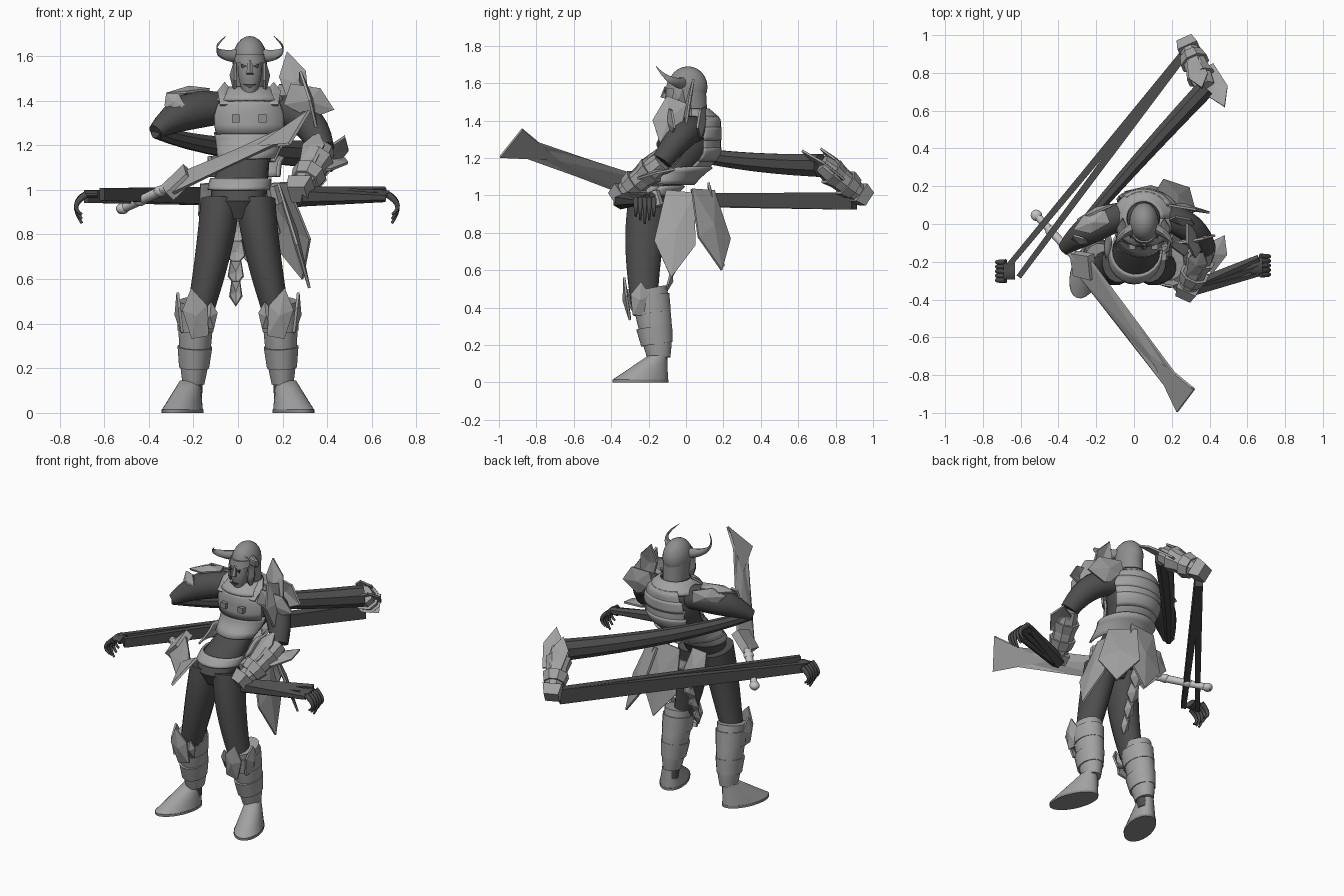
import bpy, bmesh, math
from mathutils import Vector, Matrix

cube = bpy.data.objects.get("Cube")
if cube:
    bpy.data.objects.remove(cube)


def V(*coords):
    return Vector(coords)


def material(name, value):
    mat = bpy.data.materials.new(name)
    mat.use_nodes = True
    colour = (value, value, value, 1)
    mat.diffuse_color = colour
    mat.node_tree.nodes["Principled BSDF"].inputs["Base Color"].default_value = colour
    return mat


ARMOUR = material("armour grey", .36)
DARK = material("bodysuit dark grey", .075)
HELM = material("helmet grey", .27)
STEEL = material("blade grey", .42)
HILT = material("hilt light grey", .55)
FRONT, BACK, UP, LEFT = V(0, -1, 0), V(0, 1, 0), V(0, 0, 1), V(1, 0, 0)


def finish(name, bm, mat, smooth=True, thickness=0):
    bmesh.ops.recalc_face_normals(bm, faces=bm.faces)
    mesh = bpy.data.meshes.new(name)
    bm.to_mesh(mesh)
    bm.free()
    mesh.materials.append(mat)
    part = bpy.data.objects.new(name, mesh)
    bpy.context.collection.objects.link(part)
    if thickness:
        solid = part.modifiers.new("thickness", 'SOLIDIFY')
        solid.thickness, solid.offset = thickness, 0
    if smooth:
        bpy.ops.object.select_all(action='DESELECT')
        part.select_set(True)
        bpy.context.view_layer.objects.active = part
        bpy.ops.object.shade_smooth_by_angle(angle=math.radians(40))
    return part


def skin(name, rings, mat, closed=True, smooth=True, thickness=0):
    """Bridge point rings into one surface."""
    bm = bmesh.new()
    rows = [[bm.verts.new(point) for point in ring] for ring in rings]
    count = len(rows[0])
    for lower, upper in zip(rows, rows[1:]):
        for i in range(count if closed else count - 1):
            j = (i + 1) % count
            bm.faces.new((lower[i], lower[j], upper[j], upper[i]))
    if closed:
        bm.faces.new(rows[0])
        bm.faces.new(rows[-1])
    return finish(name, bm, mat, smooth, thickness)


def oval(centre, rx, ry, start=0, end=360, count=24):
    angles = [math.radians(start + (end - start) * i / count) for i in range(count + 1)]
    return [centre + V(rx * math.cos(a), ry * math.sin(a), 0) for a in angles]


def limb(name, points, r_start, r_end, mat=DARK, sides=12, flat=1, swell=0, steps=8):
    """Tapered tube on a curve through a start, an optional middle and an end."""
    a, c = points[0], points[-1]
    b = points[1] if len(points) > 2 else (a + c) / 2
    chord = (c - a).normalized()
    reference = BACK if abs(chord.z) > .8 else UP
    rings = []
    for i in range(steps + 1):
        t = i / steps
        spot = a * (2 * t - 1) * (t - 1) + b * 4 * t * (1 - t) + c * t * (2 * t - 1)
        along = (a * (4 * t - 3) + b * (4 - 8 * t) + c * (4 * t - 1)).normalized()
        across = along.cross(reference).normalized()
        rise = across.cross(along) * flat
        radius = r_start + (r_end - r_start) * t + swell * math.sin(math.pi * t)
        turns = [math.tau * (k + .5) / sides for k in range(sides)]
        rings.append([spot + (across * math.cos(q) + rise * math.sin(q)) * radius for q in turns])
    return skin(name, rings, mat, True, sides > 8)


def ball(name, centre, size, mat):
    bm = bmesh.new()
    bmesh.ops.create_uvsphere(bm, u_segments=20, v_segments=12, radius=1)
    bmesh.ops.transform(bm, verts=bm.verts, matrix=Matrix.LocRotScale(centre, None, size))
    return finish(name, bm, mat)


def plate(name, points, mat=ARMOUR, thickness=.012, bulge=V(0, 0, 0)):
    """Thin faceted plate fanned around a raised centre."""
    bm = bmesh.new()
    rim = [bm.verts.new(p) for p in points]
    middle = bm.verts.new(sum(points, V(0, 0, 0)) / len(points) + bulge)
    for i, vert in enumerate(rim):
        bm.faces.new((middle, vert, rim[(i + 1) % len(rim)]))
    return finish(name, bm, mat, False, thickness)


def kite(name, root, tip, width, facing=FRONT, mat=ARMOUR):
    """Pointed armour plate, widest past its middle."""
    side = (tip - root).cross(facing).normalized() * width
    belly = root.lerp(tip, .6)
    outline = [root - side * .7, root + side * .7, belly + side, tip, belly - side]
    return plate(name, outline, mat, bulge=facing * .02)


# Torso shape: a spine that leans back and a girth that varies with height
GIRTH = {.87: .08, .95: .125, 1.03: .125, 1.12: .11, 1.22: .14, 1.32: .16, 1.4: .13, 1.46: .06, 1.53: .055}


def spine(z):
    t = min(max((z - .95) / .3, 0), 1)
    t *= t * (3 - 2 * t)
    return V(.05 * t, .23 * t - .2, z)


def girth(z):
    keys = list(GIRTH)
    for low, high in zip(keys, keys[1:]):
        if low <= z <= high:
            return GIRTH[low] + (GIRTH[high] - GIRTH[low]) * (z - low) / (high - low)


def torso_ring(z, pad=0, start=0, end=360):
    wide = girth(z)
    return oval(spine(z), wide + pad, min(wide, .12) + pad, start, end)


def shell(name, low, high, pad, start=0, end=360):
    rings = [torso_ring(low + (high - low) * i / 4, pad, start, end) for i in range(5)]
    skin(name, rings, ARMOUR, False, True, .012)


skin("torso", [torso_ring(z)[:-1] for z in GIRTH], DARK)
shell("belt", 1, 1.05, .01)
shell("breastplate_lower", 1.14, 1.26, .015, 200, 340)
shell("breastplate_upper", 1.25, 1.42, .025, 212, 328)
shell("rear_waist_guard", 1.06, 1.15, .05, -20, 200)
shell("collar", 1.4, 1.46, .03)
for i in range(5):
    z = 1.13 + i * .055
    shell("back_band", z, z + .07, .03 + .004 * (i % 2), 25, 145 - 4 * i)
for s in (-1, 1):
    centre = spine(1.32) + LEFT * s * .06
    limb("chest_buckle", [centre + FRONT * .13, centre + FRONT * .165], .025, .025, HELM, 4)
    strap = spine(1.38) + LEFT * s * .11
    kite("shoulder_strap", strap + FRONT * .12, strap + UP * .1, .03)

# Legs, greaves, knee guards and boots
for side, s in (("left", 1), ("right", -1)):
    hip, thigh, knee = V(s * .08, -.2, .95), V(s * .11, -.225, .73), V(s * .17, -.225, .45)
    limb(side + "_thigh", [hip, thigh, knee], .09, .06, sides=16, flat=1.25, swell=.006)
    shin, calf, heel = V(s * .185, -.2, .5), V(s * .193, -.165, .3), V(s * .2, -.145, .13)
    limb(side + "_ankle", [calf, heel - UP * .06], .045, .04)
    limb(side + "_greave", [shin, calf, heel], .08, .05, ARMOUR, 16, 1.25, .008)
    for k in (.1, .55):
        limb(side + "_greave_band", [shin.lerp(heel, k), shin.lerp(heel, k + .25)],
             .088 - k * .016, .085 - k * .03, ARMOUR, 16, 1.25)
    kite(side + "_knee_guard", V(s * .17, -.3, .34), V(s * .21, -.33, .56), .055)
    kite(side + "_knee_spike", V(s * .25, -.25, .36), V(s * .27, -.24, .54), .05, LEFT * s)
    kite(side + "_inner_knee_spike", V(s * .13, -.28, .38), V(s * .12, -.31, .5), .03)
    steps = [i / 4 for i in range(5)]
    boot = skin(side + "_boot", [oval(V(0, .1 * t - .1, .015 + .13 * t), .08 - .035 * t, .155 - .105 * t)[:-1]
                                 for t in steps], ARMOUR)
    sole = skin(side + "_sole", [oval(V(0, -.1, z), .082, .157)[:-1] for z in (0, .015)], HELM)
    for part in (boot, sole):
        part.location = (s * .215, -.15, 0)
        part.rotation_euler.z = s * math.radians(20)

# Helmet, face and horns
head = V(.053, .01, 1.58)
ball("helmet", head, V(.078, .105, .11), HELM)
limb("neck_guard", [head + BACK * .02 - UP * .18, head], .07, .078, HELM, 16, 1.25)
limb("face", [head + FRONT * .075 - UP * .15, head + FRONT * .06], .03, .055, HELM, 12, swell=.01)
limb("brow_guard", [head + FRONT * .03 - UP * .01, head + FRONT * .03 + UP * .03], .078, .07, HELM, 16, 1.15)
limb("nose", [head + FRONT * .115, head + FRONT * .13 - UP * .06], .01, .018, HELM, 6)
mouth = head + FRONT * .125 - UP * .105
plate("mouth", [mouth - LEFT * .03, mouth + LEFT * .03, mouth - UP * .02], DARK, .008)
for s in (-1, 1):
    eye = head + FRONT * .122 - UP * .025
    plate("eye", [eye + LEFT * s * .012, eye + LEFT * s * .04 + UP * .01, eye + LEFT * s * .035 - UP * .01],
          DARK, .008)
    jaw = head + LEFT * s * .065 + FRONT * .05
    kite("cheek_guard", jaw, jaw - UP * .15, .035, LEFT * s, HELM)
    rings = []
    for i in range(11):
        t = i / 10
        bend = V(s * (.06 + .09 * math.sin(2.6 * t)), -.03 - .14 * t, .02 + .09 * t * t)
        rings.append([head + bend + V(0, math.cos(k), math.sin(k)) * .03 * (1.05 - t)
                      for k in [math.tau * j / 10 for j in range(10)]])
    skin("horn", rings, HELM)

# Upper arms and shoulder guards
left_elbow, left_wrist = V(.38, -.13, 1.18), V(.28, -.35, 1)
right_elbow, far_elbow, far_wrist = V(-.37, -.13, 1.26), V(.38, .72, 1.17), V(.285, .94, 1)
limb("left_upper_arm", [V(.15, .05, 1.35), V(.29, -.02, 1.32), left_elbow], .07, .055, swell=.015)
limb("right_upper_arm", [V(-.05, .05, 1.36), V(-.22, -.02, 1.35), right_elbow], .07, .035, swell=.03)
kite("left_shoulder_spike", V(.28, 0, 1.37), V(.22, .04, 1.62), .06)
kite("left_shoulder_guard", V(.22, -.1, 1.43), V(.43, -.06, 1.36), .07)
kite("left_shoulder_cap", V(.28, -.05, 1.51), V(.35, -.14, 1.28), .08, LEFT)
kite("left_shoulder_rear", V(.17, .1, 1.42), V(.4, .06, 1.36), .08, BACK)
kite("right_shoulder_guard", V(-.26, -.1, 1.36), V(-.32, -.06, 1.43), .04)
kite("right_shoulder_cap", V(-.14, .04, 1.45), V(-.32, -.03, 1.43), .05, UP)
kite("right_shoulder_rear", V(-.12, .1, 1.4), V(-.3, .02, 1.42), .05, BACK)

# Gauntlets
for side, a, b, spike in (("left", left_elbow, left_wrist, V(.1, .07, -.04)),
                          ("far", far_elbow, far_wrist, V(.1, -.1, .07))):
    limb(side + "_gauntlet", [a, b], .055, .045, ARMOUR, 8, swell=.015)
    for k in (.25, .6):
        limb(side + "_gauntlet_ring", [a.lerp(b, k), a.lerp(b, k + .2)], .08, .065, ARMOUR, 8)
    limb(side + "_fist_guard", [a.lerp(b, .9), a.lerp(b, 1.12)], .08, .06, ARMOUR, 4)
    kite(side + "_elbow_spike", a.lerp(b, .5) + LEFT * .05, a + spike, .06, UP)
    kite(side + "_gauntlet_crest", a.lerp(b, .7) + UP * .06, a + V(-.02, 0, .08), .05, UP)

# Stretched forearm and stretched hands
limb("right_long_forearm", [right_elbow, V(-.05, .25, 1.19), far_elbow - UP * .01], .025, .055, sides=8, flat=1.2)
for end in (V(-.68, -.24, .97), V(-.61, -.28, .98)):
    limb("right_long_hand", [V(.265, .9, .97), end], .033, .02, sides=4, flat=2)
for i in (-1, 0, 1):
    limb("left_long_hand", [left_wrist - UP * .03, V(.66, -.22 + i * .04, .98 + i * .015)], .045, .02, sides=6)
for side, s, palm in (("left", 1, V(.64, -.22, .98)), ("right", -1, V(-.65, -.25, .98))):
    out = LEFT * s
    limb(side + "_palm", [palm - out * .02, palm + out * .04], .045, .045, flat=.4)
    for i in range(-2, 3):
        knuckle = palm + out * .03 + BACK * i * .024
        limb(side + "_finger", [knuckle, knuckle + out * .045 - UP * .05,
                                knuckle + out * .02 - UP * (.13 - .02 * abs(i))], .016, .006)

# Hanging skirt plates and segmented loin guard
kite("left_hip_plate", V(.18, -.03, 1.02), V(.32, -.08, .56), .11, LEFT)
kite("left_rear_plate", V(.16, .09, 1.03), V(.29, .19, .6), .12, (LEFT + BACK).normalized())
kite("rear_plate", V(.04, .12, 1.06), V(.09, .2, .62), .12, BACK)
kite("right_rear_plate", V(-.12, .03, 1.03), V(-.1, .1, .8), .07, BACK)
for i in range(5):
    top = V(-.01, .06 - .035 * i, .95 - .09 * i)
    kite("loin_guard_segment", top, top + V(0, -.03, -.11), .055 - .007 * i, BACK)
limb("belt_pouch", [V(.15, -.17, 1.02), V(.17, -.15, .94)], .03, .035, ARMOUR, 8)

# Broad sword with a flared end, guard and hilt
root, tip, half = V(-.27, -.22, 1.03), V(.275, -.935, 1.28), V(.03, .04, .05)
neck = root.lerp(tip, .92)
plate("sword_blade", [root - half, neck - half * .8, tip - half * 1.5, tip + half * 1.5, neck + half * .8,
                      root + half], STEEL, .014)
plate("sword_guard", [root - half * 1.2, root.lerp(tip, .1), root + half * 1.4, root.lerp(tip, -.1)], STEEL, .05)
pommel = V(-.53, .06, .91)
limb("sword_hilt", [root, pommel], .024, .02, HILT)
for k in (.3, .65, .95):
    ball("hilt_knob", root.lerp(pommel, k), V(.03, .03, .025), HILT)
